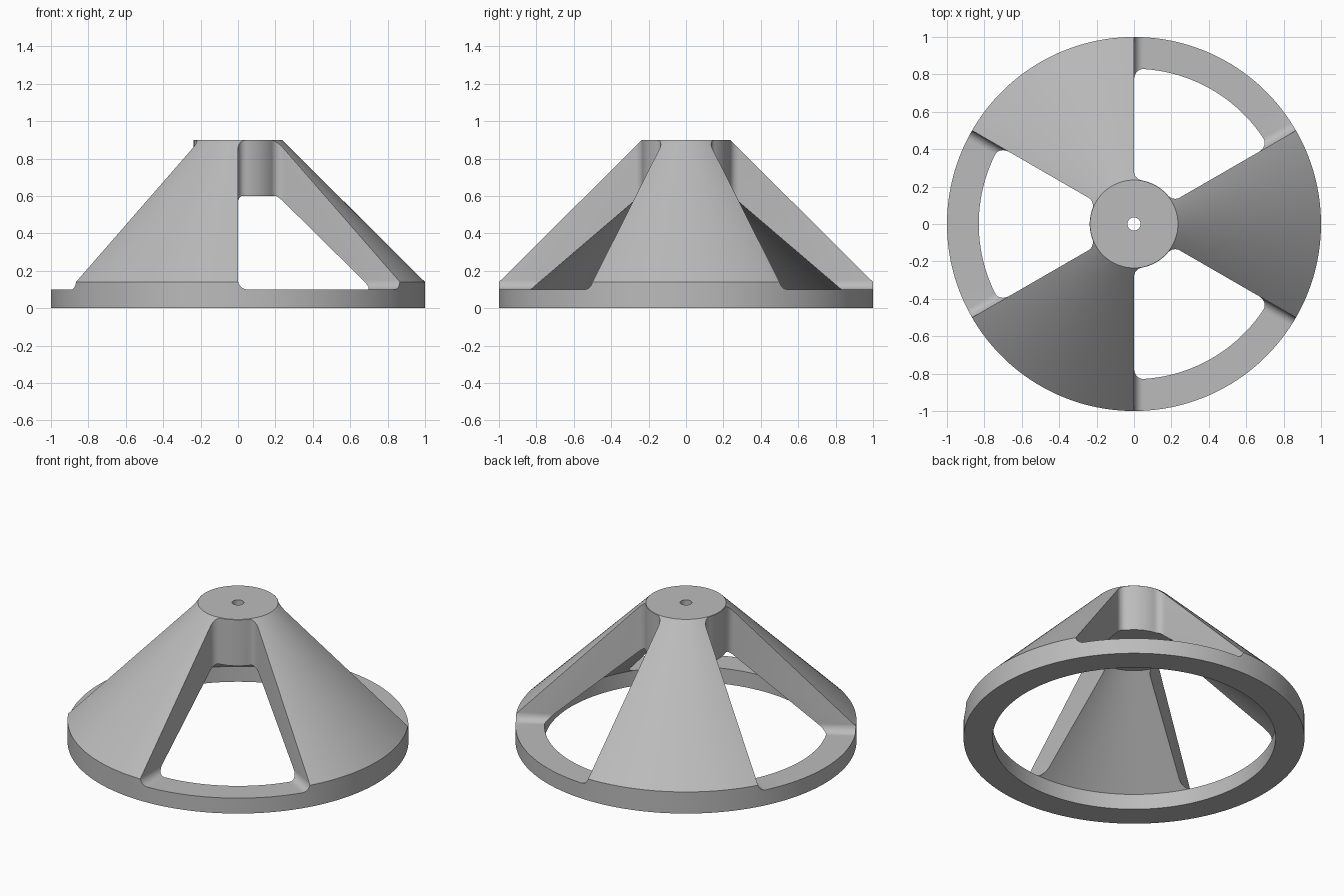
import bpy, bmesh, math

if "Cube" in bpy.data.objects:
    bpy.data.objects.remove(bpy.data.objects["Cube"], do_unlink=True)

SEGMENTS = 144
HUB = 0.237      # radius of the hub wall left by the windows
FILLET = 0.05
FLOOR = 0.10     # height of the window sill

# Single grey material
grey = bpy.data.materials.new("plain_grey")
grey.use_nodes = True
colour = (0.5, 0.5, 0.5, 1)
grey.diffuse_color = colour
grey.node_tree.nodes["Principled BSDF"].inputs["Base Color"].default_value = colour


def loft(name, rings, closed=False):
    """Skin a stack of equal point rings; cap the ends unless closed."""
    bm = bmesh.new()
    loops = [[bm.verts.new(p) for p in ring] for ring in rings]
    pairs = list(zip(loops, loops[1:]))
    if closed:
        pairs.append((loops[-1], loops[0]))
    else:
        bm.faces.new(loops[0])
        bm.faces.new(loops[-1])
    n = len(loops[0])
    for a, b in pairs:
        for i in range(n):
            j = (i + 1) % n
            bm.faces.new((a[i], a[j], b[j], b[i]))
    bmesh.ops.recalc_face_normals(bm, faces=bm.faces)
    mesh = bpy.data.meshes.new(name)
    bm.to_mesh(mesh)
    bm.free()
    obj = bpy.data.objects.new(name, mesh)
    bpy.context.collection.objects.link(obj)
    mesh.materials.append(grey)
    return obj


def circle(r, z):
    angles = [math.tau * (i + 0.5) / SEGMENTS for i in range(SEGMENTS)]
    return [(r * math.cos(a), r * math.sin(a), z) for a in angles]


def window_outline(z, inset, middle):
    """Sixty degree sector with rounded hub corners, sides moved in by inset."""
    half = math.radians(30)
    reach = HUB + FILLET
    turn = math.asin((FILLET + inset) / reach)
    centre = (reach * math.cos(half - turn), reach * math.sin(half - turn))
    upper = []
    # hub wall from the middle line to the corner
    for i in range(8):
        a = (half - turn) * (i + 0.5) / 8
        upper.append((HUB * math.cos(a), HUB * math.sin(a)))
    # rounded corner, ending tangent to the side
    start, end = math.pi + half - turn, math.pi / 2 + half
    for i in range(9):
        a = start + (end - start) * i / 8
        upper.append((centre[0] + FILLET * math.cos(a),
                      centre[1] + FILLET * math.sin(a)))
    # far end of the straight side, well outside the rim
    far = 1.5
    upper.append((far * math.cos(half) + inset * math.sin(half),
                  far * math.sin(half) - inset * math.cos(half)))
    plan = upper + [(x, -y) for x, y in reversed(upper)]
    c, s = math.cos(middle), math.sin(middle)
    return [(x * c - y * s, x * s + y * c, z) for x, y in plan]


# Conical body: rim, shell, solid hub and centre bore
profile = [(0.035, 0.6), (0.245, 0.6), (0.83, 0.1), (0.83, 0),
           (1, 0), (1, 0.14), (0.235, 0.9), (0.035, 0.9)]
body = loft("conical_frame", [circle(r, z) for r, z in profile], closed=True)

# Three windows with rounded sills
for k in range(3):
    middle = math.radians(60 + 120 * k)
    rings = []
    for i in range(9):
        a = math.pi / 2 * i / 8
        rings.append(window_outline(FLOOR + FILLET * (1 - math.cos(a)),
                                    FILLET * (1 - math.sin(a)), middle))
    rings.append(window_outline(1.2, 0, middle))
    cutter = loft("window_cutter", rings)
    cut = body.modifiers.new("window", 'BOOLEAN')
    cut.object = cutter
    cut.operation = 'DIFFERENCE'
    cut.solver = 'EXACT'
    bpy.context.view_layer.objects.active = body
    bpy.ops.object.modifier_apply(modifier=cut.name)
    bpy.data.objects.remove(cutter, do_unlink=True)

# Smooth curved faces, keep the edges crisp
bpy.ops.object.select_all(action='DESELECT')
body.select_set(True)
bpy.context.view_layer.objects.active = body
bpy.ops.object.shade_smooth_by_angle(angle=math.radians(25))
